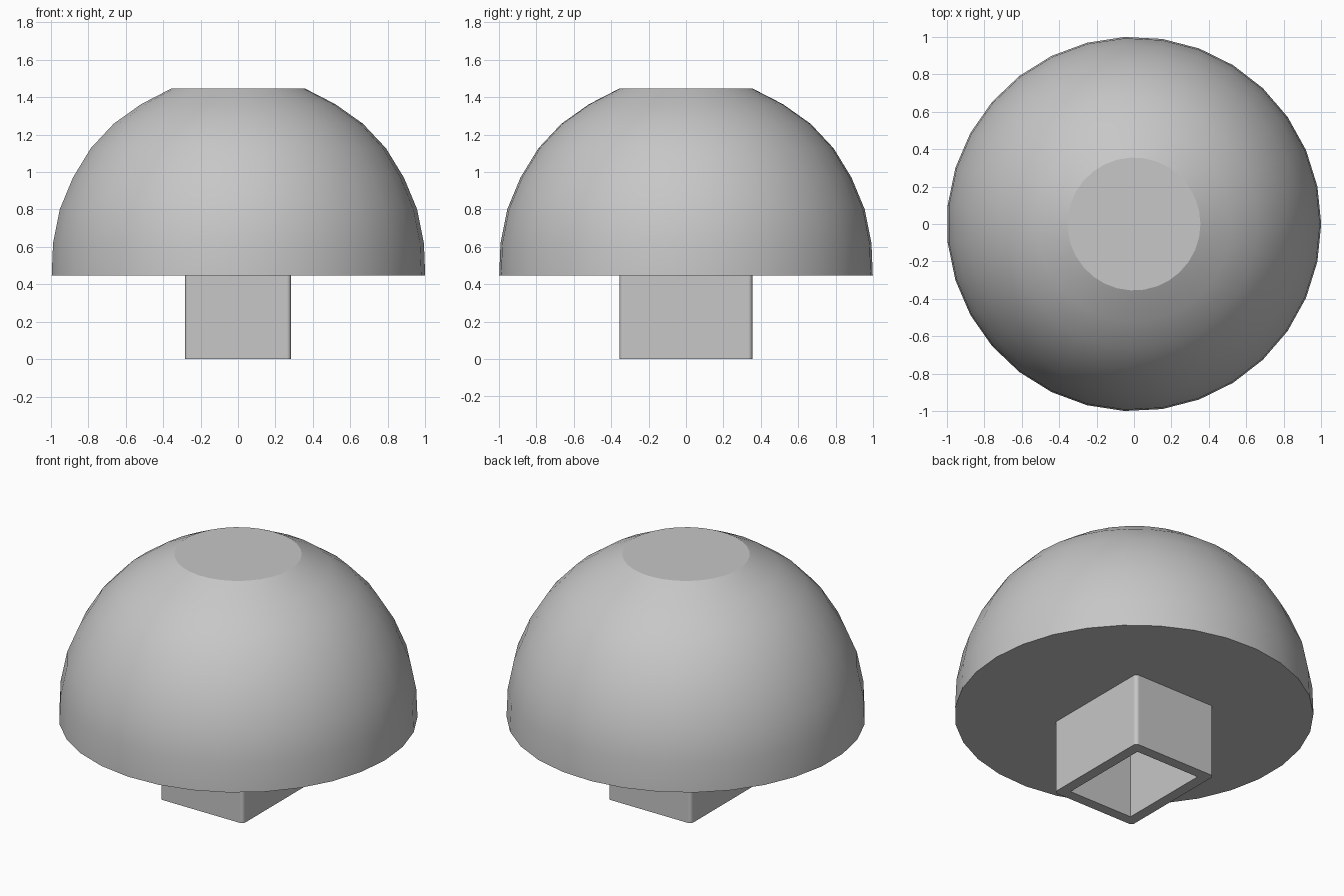
import bpy, bmesh, math

cube = bpy.data.objects.get("Cube")
if cube:
    bpy.data.objects.remove(cube, do_unlink=True)

grey = bpy.data.materials.new("plain grey")
grey.use_nodes = True
colour = (0.57, 0.57, 0.57, 1)
grey.diffuse_color = colour
grey.node_tree.nodes["Principled BSDF"].inputs["Base Color"].default_value = colour

BASE = 0.447  # underside of the dome


def finish(bm, name, angle):
    bmesh.ops.recalc_face_normals(bm, faces=bm.faces)
    mesh = bpy.data.meshes.new(name)
    bm.to_mesh(mesh)
    bm.free()
    mesh.materials.append(grey)
    obj = bpy.data.objects.new(name, mesh)
    bpy.context.collection.objects.link(obj)
    bpy.ops.object.select_all(action="DESELECT")
    obj.select_set(True)
    bpy.context.view_layer.objects.active = obj
    bpy.ops.object.shade_smooth_by_angle(angle=math.radians(angle))
    return obj


def bridge(bm, a, b):
    n = len(a)
    return [bm.faces.new((a[i], a[(i + 1) % n], b[(i + 1) % n], b[i])) for i in range(n)]


# Dome: stacked rings with a flat crown and a flat underside
SIDES = 31
profile = [(1, BASE), (0.993, 0.62), (0.957, 0.8), (0.886, 0.97),
           (0.79, 1.127), (0.667, 1.258), (0.52, 1.362), (0.355, 1.447)]
bm = bmesh.new()
rings = []
for r, z in profile:
    turn = [2 * math.pi * i / SIDES for i in range(SIDES)]
    rings.append([bm.verts.new((r * math.cos(t), r * math.sin(t), z)) for t in turn])
for low, high in zip(rings, rings[1:]):
    bridge(bm, low, high)
bm.faces.new(rings[0])
bm.faces.new(rings[-1])
finish(bm, "dome", 20)

# Stem: hollow rectangular socket with rounded outer corners
HX, HY, WALL = 0.283, 0.355, 0.065
bm = bmesh.new()


def rectangle(inset, z):
    x, y = HX - inset, HY - inset
    return [bm.verts.new((sx * x, sy * y, z)) for sx, sy in ((-1, -1), (1, -1), (1, 1), (-1, 1))]


top = BASE + 0.01
outer_low, outer_high = rectangle(0, 0), rectangle(0, top)
inner_low, inner_high = rectangle(WALL, 0), rectangle(WALL, top)
for a, b in ((outer_low, outer_high), (outer_high, inner_high),
             (inner_high, inner_low), (inner_low, outer_low)):
    bridge(bm, a, b)
corners = [bm.edges.get(pair) for pair in zip(outer_low, outer_high)]
bmesh.ops.bevel(bm, geom=corners, offset=0.022, segments=4, profile=0.5, affect="EDGES")
stem = finish(bm, "stem", 35)
normals = stem.modifiers.new("flat sides", "WEIGHTED_NORMAL")
normals.keep_sharp = True
